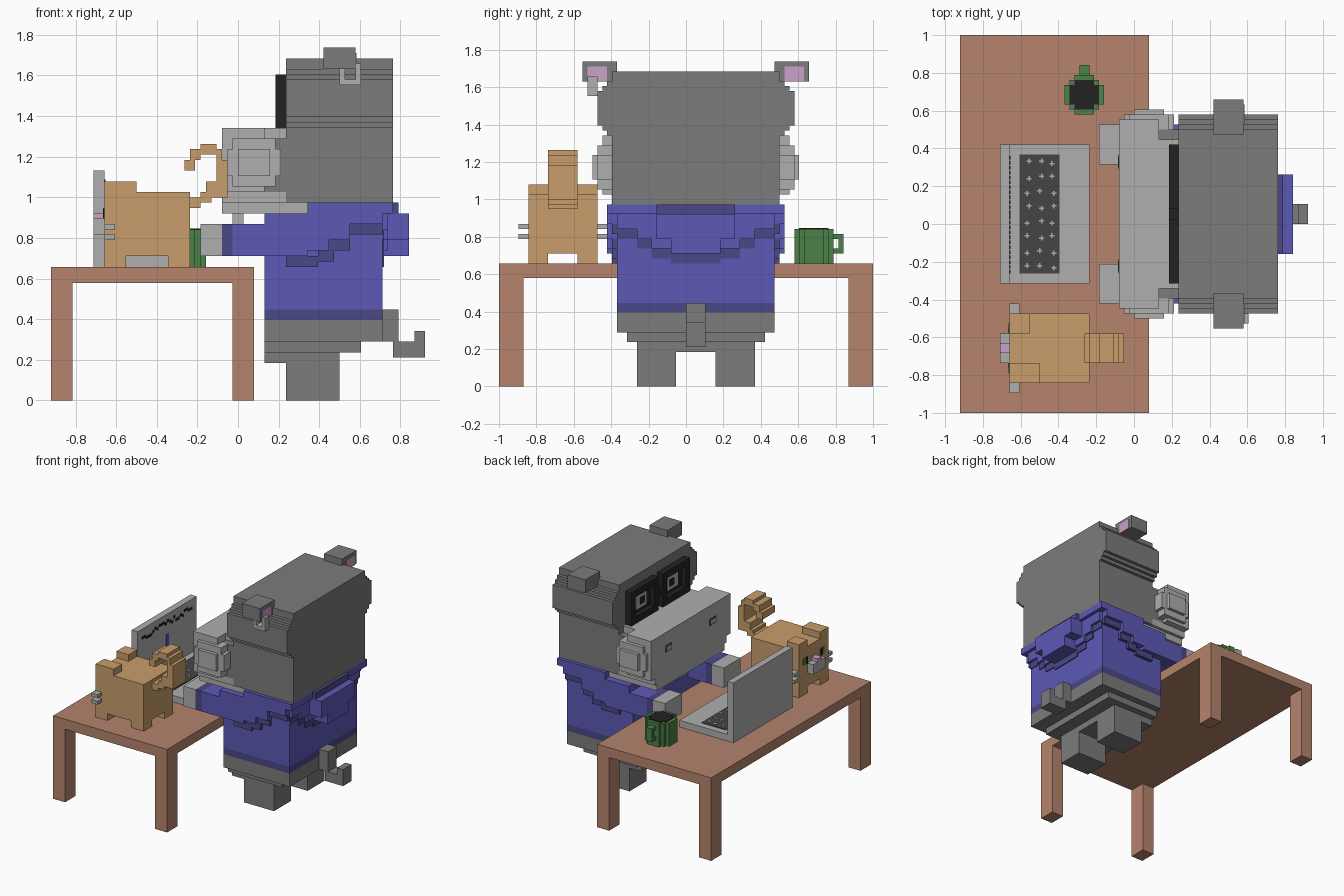
import bpy
import bmesh
import random
from mathutils import Vector

if "Cube" in bpy.data.objects:
    bpy.data.objects.remove(bpy.data.objects["Cube"], do_unlink=True)

UNIT = 1 / 38          # size of one block
DESK, HERO, CAT, MUG = 0, 2, -25, 26   # middle of each group along y
random.seed(4)


def make_material(name, red, green, blue):
    material = bpy.data.materials.new(name)
    material.use_nodes = True
    colour = (red, green, blue, 1)
    material.diffuse_color = colour
    shader = next(n for n in material.node_tree.nodes if n.type == 'BSDF_PRINCIPLED')
    shader.inputs["Base Color"].default_value = colour
    return material


wood = make_material("warm wood", .46, .23, .15)
pale = make_material("pale grey", .43, .43, .43)
grey = make_material("skin grey", .2, .2, .2)
blue = make_material("jumper blue", .11, .1, .47)
navy = make_material("trim navy", .07, .065, .24)
tan = make_material("fur tan", .58, .34, .15)
green = make_material("leaf green", .07, .22, .065)
black = make_material("black", .016, .016, .016)
charcoal = make_material("charcoal", .06, .06, .06)
pink = make_material("pink", .6, .36, .58)


def part(name, material, middle, *boxes, mirror=False):
    """Join boxes (x, x, y, y, z, z) in block units into one object; y is
    measured from the middle of the group and may be mirrored about it."""
    bm = bmesh.new()
    for x0, x1, y0, y1, z0, z1 in boxes:
        spans = [(y0, y1), (-y1, -y0)] if mirror else [(y0, y1)]
        for low, high in spans:
            cube = bmesh.ops.create_cube(bm, size=1)
            size = Vector((x1 - x0, high - low, z1 - z0))
            centre = Vector((x0 + x1, low + high + middle * 2, z0 + z1)) / 2
            for vert in cube["verts"]:
                vert.co = UNIT * (centre + vert.co * size)
    mesh = bpy.data.meshes.new(name)
    bm.to_mesh(mesh)
    bm.free()
    mesh.materials.append(material)
    obj = bpy.data.objects.new(name, mesh)
    bpy.context.collection.objects.link(obj)
    return obj


def wide(x0, x1, half, z0, z1):
    """A box centred across its group."""
    return (x0, x1, -half, half, z0, z1)


# Desk
part("desk_top", wood, DESK, wide(-35, 3, 38, 22, 25))
part("desk_legs", wood, DESK,
     *[(x, x + 4, 33, 38, 0, 22) for x in (-35, -1)], mirror=True)

# Laptop with keys and a few lines on the screen
part("laptop_base", pale, HERO, wide(-25, -9, 14, 25, 27))
part("laptop_lid", pale, HERO, wide(-27, -25, 14, 25, 43))
part("keyboard", charcoal, HERO, wide(-23, -15, 12, 27, 27.2))
keys = []
for row in range(8):
    for column in range(3):
        x = -22 + column * 2.5 + random.choice((0, .4))
        y = -11 + row * 3 + random.choice((0, .5))
        keys.append((x, x + 1, y, y + .3, 27.2, 27.3))
        keys.append((x + .35, x + .65, y - .35, y + .65, 27.2, 27.3))
part("key_marks", pale, HERO, *keys)
dots = []
for step in range(-12, 12):
    z = 40 + random.choice((-.6, 0, .6))
    dots.append((-25, -24.8, step, step + .7, z, z + .7))
part("screen_lines", black, HERO, *dots)
part("screen_bar", blue, HERO, wide(-25, -24.8, .5, 32, 37))

# Mug
part("mug_body", green, MUG, wide(-14, -6, 2, 25, 32),
     wide(-13, -7, 3, 25, 32), wide(-12, -8, 4, 25, 32))
part("mug_drink", black, MUG, wide(-13, -7, 2, 32, 32.2),
     wide(-12, -8, 3, 32, 32.2))
part("mug_handle", green, MUG, (-11, -9, 3, 6, 27, 28),
     (-11, -9, 3, 6, 30, 31), (-11, -9, 5, 6, 28, 30))

# Cat
part("cat_body", tan, CAT, wide(-25, -9, 7, 27, 39))
part("cat_legs", tan, CAT,
     *[(x, x + 4, 3, 7, 25, 27) for x in (-25, -13)], mirror=True)
part("cat_ears", tan, CAT, (-25, -21, 3, 7, 39, 41), (-25, -19, -7, -3, 39, 41))
part("cat_tail", tan, CAT, wide(-9, -7, 3, 36, 38), wide(-7, -5, 3, 37, 39),
     wide(-6, -2, 3, 38, 41), wide(-4, -2, 3, 41, 45), wide(-4, -3, 3, 45, 47),
     wide(-7, -4, 3, 46, 48), wide(-9, -7, 3, 45, 47), wide(-10, -8, 3, 43, 45))
part("cat_muzzle", pale, CAT, wide(-27, -25, 3, 31, 34))
part("cat_nose", pink, CAT, wide(-27, -25, 1, 34, 35))
part("cat_whiskers", pale, CAT,
     *[(-25, -23, 7, 9, z, z + 1) for z in (30, 32)], mirror=True)
part("cat_eyes", green, CAT, (-25.2, -25, 3, 5, 34, 36), mirror=True)
part("cat_pupils", black, CAT, (-25.3, -25.2, 3, 4, 34, 36), mirror=True)

# Head, in layers with rounded shoulders
levels = (37, 51, 52, 53, 60, 61, 62, 64)
halves = (17, 18, 19, 20, 19, 18, 17)
part("head", grey, HERO,
     *[wide(9, 29, half, low, high)
       for half, low, high in zip(halves, levels, levels[1:])])
part("cheeks", grey, HERO, wide(5, 9, 17, 39, 49))
part("muzzle", pale, HERO, wide(-3, 5, 19, 39, 51), wide(5, 9, 15, 49, 51),
     wide(-3, 9, 17, 37, 39), wide(-3, 13, 16, 35, 37))
part("muzzle_puffs", pale, HERO, (-1, 7, 17, 20, 40, 49),
     (-2, 8, 17, 20, 42, 47), (0, 6, 20, 21, 42, 47), mirror=True)
part("tooth", pale, HERO, wide(-1, 1, 2, 33, 35))
part("nostril_rims", charcoal, HERO, (-3.1, -3, 9, 12, 45, 47), mirror=True)
part("nostrils", pale, HERO, (-3.2, -3.1, 9.4, 11.6, 45.4, 46.6), mirror=True)

# Ears and earring
part("ears", grey, HERO, (16, 22, 16, 23, 62, 66), mirror=True)
part("inner_ears", pink, HERO, (22, 22.2, 18, 22, 62, 65), mirror=True)
part("earring", pale, HERO, (19, 23, -22, -20, 59, 60),
     (19, 20, -22, -20, 60, 62), (22, 23, -22, -20, 60, 63))

# Glasses and eyes
part("glasses_frame", black, HERO, (7, 9, 1, 3, 51, 61), (7, 9, 12, 14, 51, 61),
     (7, 9, 3, 12, 51, 53), (7, 9, 3, 12, 59, 61), (8.5, 9, 3, 12, 53, 59),
     mirror=True)
part("glasses_bridge", black, HERO, wide(7, 9, 1, 55, 57))
part("eyes", pale, HERO, (8.3, 8.5, 5, 10, 54, 58), mirror=True)
part("pupils", black, HERO, (8.1, 8.3, 6, 8, 55, 57), mirror=True)

# Jumper
part("jumper_body", blue, HERO, wide(5, 27, 16, 17, 35), wide(13, 29, 18, 35, 37))
part("jumper_hem", navy, HERO, wide(5, 27, 16, 15, 17))
part("sleeves", blue, HERO, (-1, 9, 10, 18, 27, 33), (5, 13, 16, 18, 27, 35),
     (13, 17, 16, 18, 28, 35), (17, 21, 16, 18, 30, 35),
     (21, 27, 16, 18, 33, 35), mirror=True)
part("sleeve_trim", navy, HERO, (9, 15, 16, 17, 25, 27), (15, 18, 16, 17, 26, 28),
     (17, 21, 16, 17, 28, 30), (21, 27, 16, 17, 31, 33), mirror=True)
part("cuffs", navy, HERO, (-3, -1, 10, 18, 27, 33), mirror=True)
part("paws", pale, HERO, (-7, -3, 10, 18, 27, 33), mirror=True)

# Hood hanging at the back, with its stepped edge
part("hood", blue, HERO, wide(27, 32, 8, 30, 35), wide(27, 32, 5, 27, 30))
part("hood_collar", navy, HERO, wide(29, 30, 8, 35, 37))
part("hood_drape", blue, HERO, wide(27, 28, 16, 32, 35),
     wide(27, 28, 12, 30, 32), wide(27, 28, 9, 28, 30))
part("hood_trim", navy, HERO, (27, 27.3, 0, 5, 25, 27), (27, 27.3, 5, 9, 26, 28),
     (27, 27.3, 9, 12, 28, 30), (27, 27.3, 12, 16, 30, 32), mirror=True)

# Hips, legs and tail
part("hips", grey, HERO, wide(5, 27, 16, 11, 15), wide(5, 23, 14, 9, 11),
     wide(5, 19, 12, 7, 9))
part("legs", grey, HERO, (9, 19, 4, 12, 0, 7), mirror=True)
part("tail", grey, HERO, wide(26, 30, 2, 11, 17), wide(29, 33, 2, 8, 11),
     wide(33, 35, 2, 8, 13))
